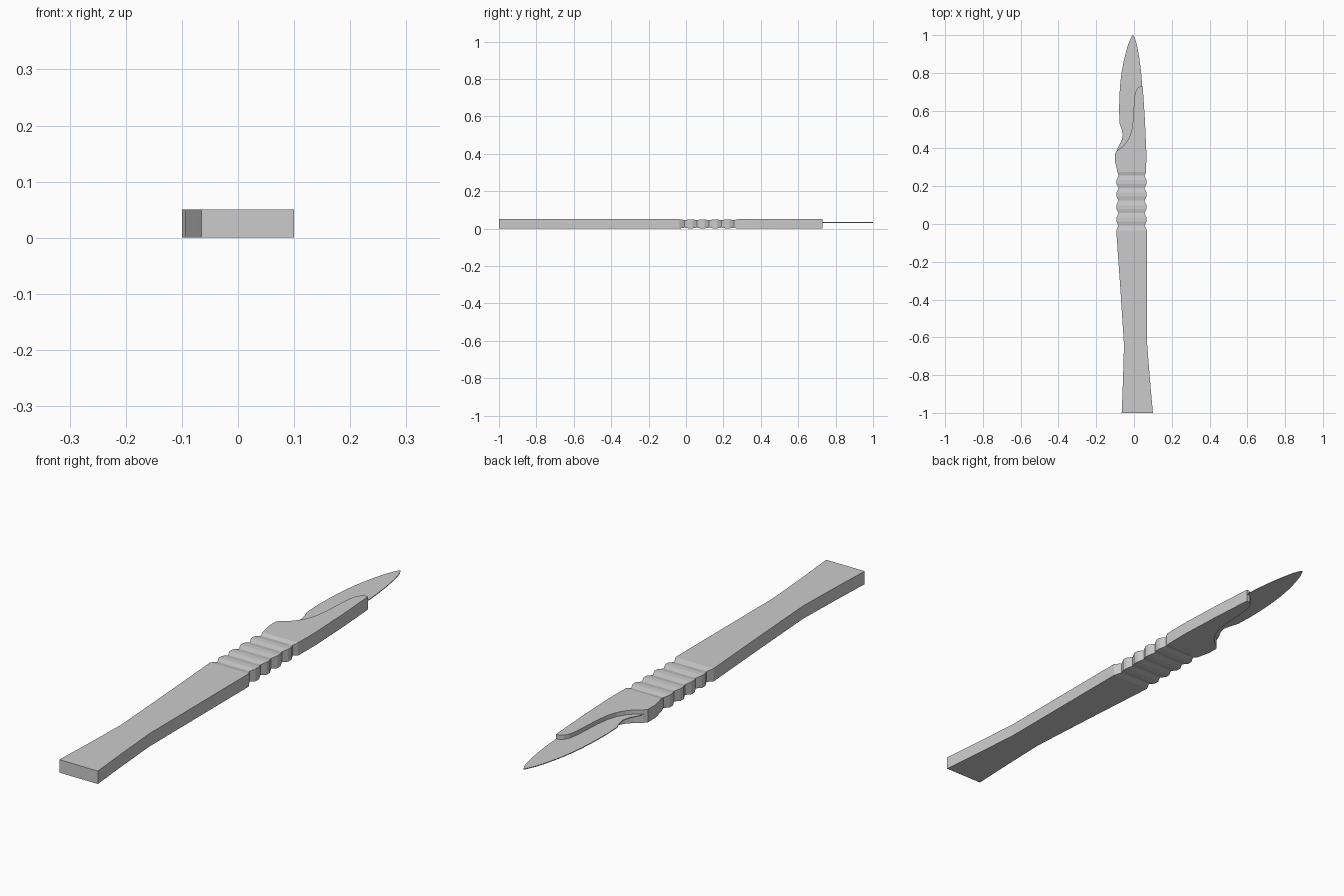
import bpy, bmesh


def loft(name, stations):
    """Skin rectangular sections given as (y, left, right, bottom, top)."""
    bm = bmesh.new()
    rings = []
    for y, l, r, b, t in stations:
        rings.append([bm.verts.new(p) for p in ((l, y, b), (r, y, b), (r, y, t), (l, y, t))])
    for a, c in zip(rings, rings[1:]):
        for i in range(4):
            j = (i + 1) % 4
            bm.faces.new((a[i], a[j], c[j], c[i]))
    bm.faces.new(rings[0])
    bm.faces.new(rings[-1])
    bmesh.ops.recalc_face_normals(bm, faces=bm.faces[:])
    mesh = bpy.data.meshes.new(name)
    bm.to_mesh(mesh)
    bm.free()
    ob = bpy.data.objects.new(name, mesh)
    bpy.context.collection.objects.link(ob)
    return ob


# handle: flared butt narrowing to a waist
H = 0.05
handle = [(y, l, r, 0, H) for y, l, r in (
    (-1, -0.065, 0.1), (-0.82, -0.058, 0.084), (-0.64, -0.053, 0.07),
    (-0.33, -0.073, 0.07), (-0.035, -0.094, 0.07))]

# finger grip: shallow notches in width and height
STEP = 0.066
for i in range(5):
    y = -0.008 + i * STEP
    handle.append((y, -0.082, 0.055, 0.005, H - 0.005))
    if i < 4:
        handle.append((y + 0.022, -0.093, 0.066, 0.001, H - 0.001))
        handle.append((y + 0.042, -0.093, 0.066, 0.001, H - 0.001))

# front of handle: guard and curved tongue along the blade
handle += [(y, l, r, 0, H) for y, l, r in (
    (0.275, -0.087, 0.064), (0.33, -0.1, 0.065), (0.375, -0.1, 0.065),
    (0.39, -0.088, 0.065), (0.41, -0.06, 0.064), (0.43, -0.042, 0.063),
    (0.46, -0.024, 0.062), (0.5, -0.012, 0.06), (0.55, -0.005, 0.058),
    (0.61, -0.002, 0.054), (0.67, 0.002, 0.05), (0.7, 0.008, 0.048),
    (0.72, 0.019, 0.046), (0.73, 0.034, 0.045))]
loft("handle", handle)

# thin blade seated in the handle
Z = 0.031
blade = [(y, l, r, Z, Z + 0.003) for y, l, r in (
    (0.38, -0.094, 0.0), (0.41, -0.083, 0.02), (0.44, -0.066, 0.03),
    (0.47, -0.059, 0.04), (0.5, -0.065, 0.042), (0.53, -0.076, 0.042),
    (0.6, -0.079, 0.043), (0.68, -0.077, 0.043), (0.74, -0.073, 0.043),
    (0.8, -0.066, 0.038), (0.86, -0.055, 0.031), (0.92, -0.04, 0.021),
    (0.96, -0.027, 0.012), (0.985, -0.016, 0.004), (1.0, -0.008, -0.005))]
loft("blade", blade)
